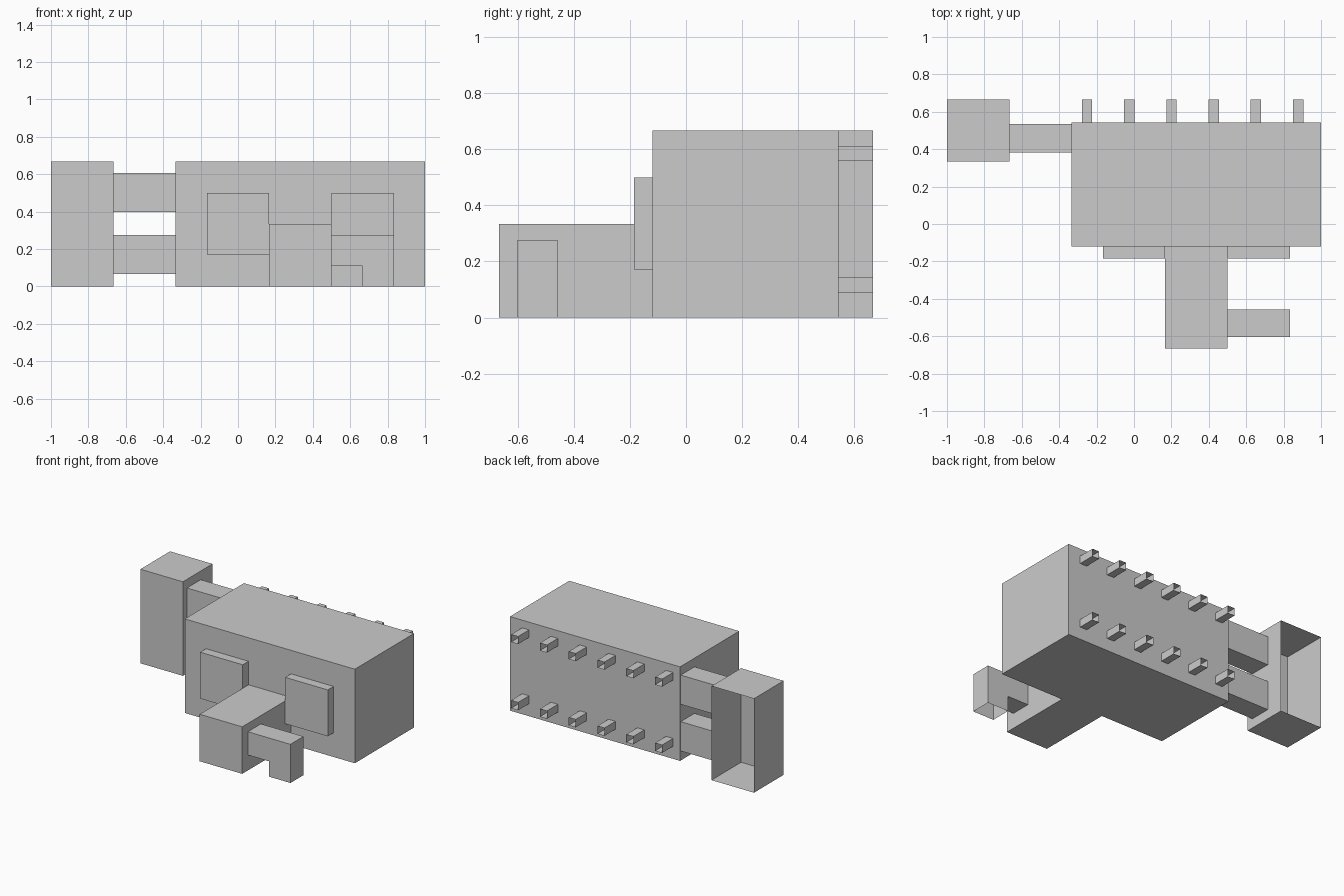
import bpy, bmesh
from mathutils import Vector

if "Cube" in bpy.data.objects:
    bpy.data.objects.remove(bpy.data.objects["Cube"])


def prism(name, profile, y0, y1, open_faces=()):
    """Extrude an (x, z) profile from y0 to y1, dropping faces given as (normal, height z or None)."""
    bm = bmesh.new()
    front = bm.faces.new([bm.verts.new((x, y0, z)) for x, z in profile])
    res = bmesh.ops.extrude_face_region(bm, geom=[front], use_keep_orig=True)
    moved = [v for v in res["geom"] if isinstance(v, bmesh.types.BMVert)]
    bmesh.ops.translate(bm, verts=moved, vec=(0, y1 - y0, 0))
    bmesh.ops.recalc_face_normals(bm, faces=bm.faces)
    bm.normal_update()
    drop = [f for f in bm.faces for n, z in open_faces
            if f.normal.dot(Vector(n)) > 0.9
            and (z is None or abs(f.calc_center_median().z - z) < 1e-4)]
    bmesh.ops.delete(bm, geom=drop, context="FACES")
    mesh = bpy.data.meshes.new(name)
    bm.to_mesh(mesh)
    bm.free()
    obj = bpy.data.objects.new(name, mesh)
    bpy.context.collection.objects.link(obj)
    return obj


def box(name, x, y, z, open_normals=()):
    profile = [(x[0], z[0]), (x[1], z[0]), (x[1], z[1]), (x[0], z[1])]
    return prism(name, profile, y[0], y[1], [(n, None) for n in open_normals])


LEFT, RIGHT, BACK = (-1, 0, 0), (1, 0, 0), (0, 1, 0)
T = 1 / 3
FRONT_Y, BACK_Y = -0.12, 0.543

# Main hall
box("main_body", (-T, 1), (FRONT_Y, BACK_Y), (0, 2 * T))

# Side tower, open at the back, joined by two beams
box("side_tower", (-1, -2 * T), (0.335, 2 * T), (0, 2 * T), [BACK])
for label, z in (("lower", (0.067, 0.275)), ("upper", (0.398, 0.605))):
    box(label + "_link_beam", (-2 * T, -T), (0.381, 0.535), z, [LEFT, RIGHT])

# Front block and the two raised panels beside it
box("front_block", (T / 2, 0.5), (-2 * T, FRONT_Y), (0, T), [BACK])
for label, x0 in (("left", -T / 2), ("right", 0.5)):
    box(label + "_panel", (x0, x0 + T), (-0.185, FRONT_Y), (0.171, 0.5), [BACK])

# Bent pipe on the front block, hollow at its lower end
pipe = [(0.5, 0.109), (2 * T, 0.109), (2 * T, 0), (2.5 * T, 0),
        (2.5 * T, 0.274), (0.5, 0.274)]
prism("bent_pipe", pipe, -0.603, -0.457, [((0, 0, -1), 0.0), (LEFT, 0.1915)])

# Two rows of hollow pegs on the back
for label, z in (("lower", (0.089, 0.145)), ("upper", (0.558, 0.612))):
    for i in range(6):
        x0 = -0.279 + 0.2258 * i
        box(f"{label}_peg_{i + 1}", (x0, x0 + 0.055), (BACK_Y, 2 * T), z,
            [BACK, (0, -1, 0)])
